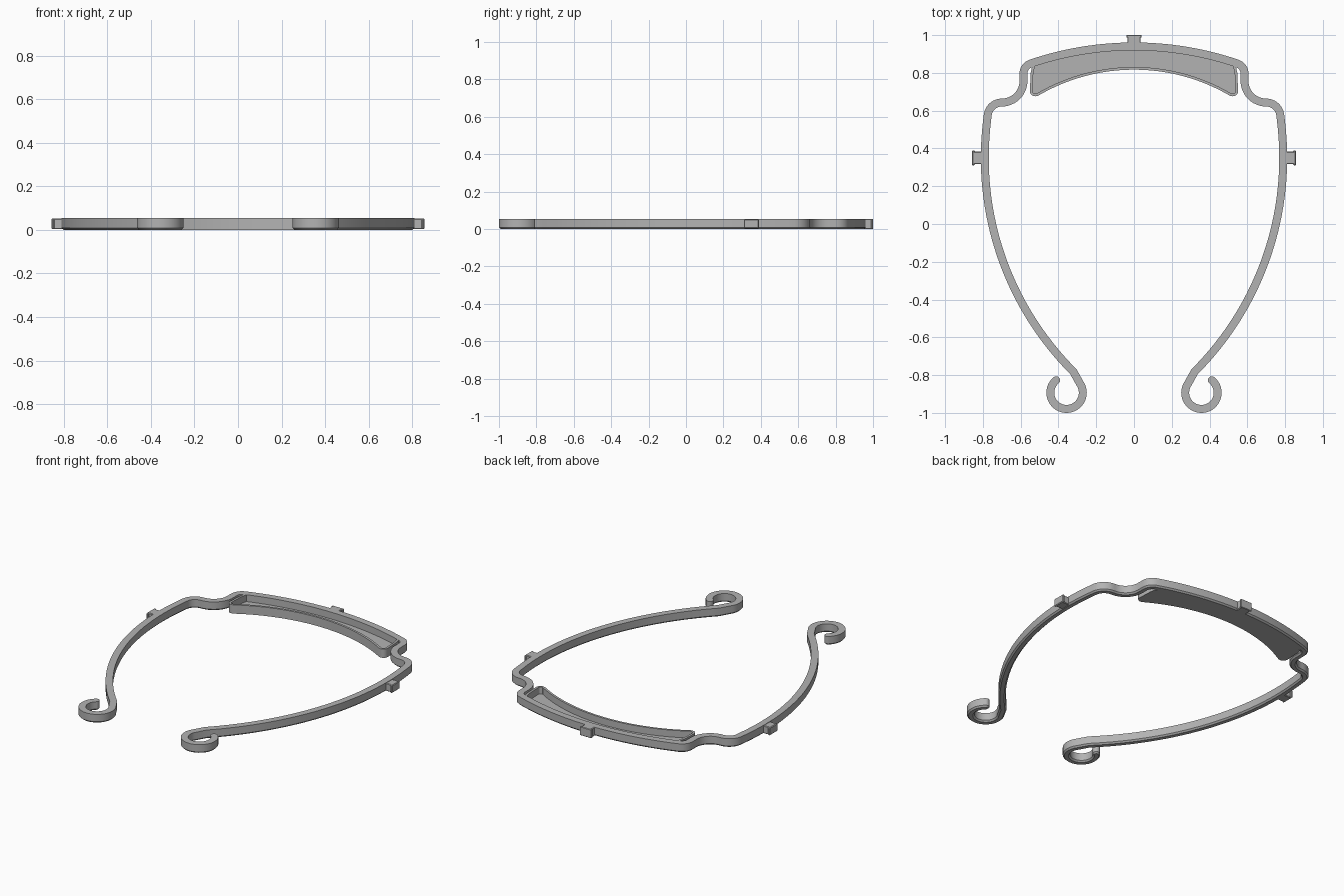
import bpy, bmesh
from math import radians, cos, sin
from mathutils import Vector

cube = bpy.data.objects.get("Cube")
if cube:
    bpy.data.objects.remove(cube, do_unlink=True)

HEIGHT, HALF, CHAMFER = 0.055, 0.021, 0.009

grey = bpy.data.materials.new("plain grey")
grey.use_nodes = True
grey.diffuse_color = (0.45, 0.45, 0.45, 1)
grey.node_tree.nodes["Principled BSDF"].inputs["Base Color"].default_value = grey.diffuse_color


def finish(bm, name):
    bmesh.ops.recalc_face_normals(bm, faces=bm.faces)
    mesh = bpy.data.meshes.new(name)
    bm.to_mesh(mesh)
    bm.free()
    mesh.materials.append(grey)
    obj = bpy.data.objects.new(name, mesh)
    bpy.context.collection.objects.link(obj)
    bpy.ops.object.select_all(action="DESELECT")
    obj.select_set(True)
    bpy.context.view_layer.objects.active = obj
    bpy.ops.object.shade_smooth_by_angle(angle=radians(30))
    return obj


def arc(cx, cy, r, start, end, n):
    angles = [radians(start + (end - start) * i / n) for i in range(n + 1)]
    return [Vector((cx + r * cos(a), cy + r * sin(a))) for a in angles]


def mirrored(points):
    """Extend a path that starts on the centre line to both sides."""
    flipped = [Vector((-p.x, p.y)) for p in reversed(points)]
    return flipped[:-1] + points


def sweep(name, path, section):
    """Sweep a (sideways, up) section along a flat path, with capped ends."""
    bm = bmesh.new()
    rings = []
    for i, p in enumerate(path):
        before = path[max(i - 1, 0)]
        after = path[min(i + 1, len(path) - 1)]
        t = (after - before).normalized()
        side = Vector((-t.y, t.x))
        rings.append([bm.verts.new((*(p + side * s), z)) for s, z in section])
    count = len(section)
    for a, b in zip(rings, rings[1:]):
        for k in range(count):
            m = (k + 1) % count
            bm.faces.new((a[k], a[m], b[m], b[k]))
    bm.faces.new(rings[0])
    bm.faces.new(rings[-1])
    return finish(bm, name)


def prism(name, outline, z0, z1):
    bm = bmesh.new()
    base = bm.faces.new([bm.verts.new((p.x, p.y, z0)) for p in outline])
    top = bmesh.ops.extrude_face_region(bm, geom=[base])["geom"]
    verts = [v for v in top if isinstance(v, bmesh.types.BMVert)]
    bmesh.ops.translate(bm, verts=verts, vec=(0, 0, z1 - z0))
    return finish(bm, name)


def box(name, centre, size, bevel):
    bm = bmesh.new()
    bmesh.ops.create_cube(bm, size=1)
    for v in bm.verts:
        v.co = Vector(a * b for a, b in zip(v.co, size)) + Vector(centre)
    bmesh.ops.bevel(bm, geom=bm.edges[:], offset=bevel, segments=1, affect="EDGES")
    return finish(bm, name)


# Springy band: back arc, shoulder, notch, corner, long side, hook
half = (arc(0, -0.76, 1.7, 90, 71.2, 16)
        + arc(0.53, 0.797, 0.055, 65, 0, 8)
        + arc(0.70, 0.758, 0.115, 180, 270, 12)
        + arc(0.70, 0.568, 0.075, 82, 8, 8)
        + arc(-0.81, 0.35, 1.6, 7, -45, 32)
        + arc(0.357, -0.893, 0.086, 145, 410, 32))
band_section = [(-HALF, HEIGHT), (HALF, HEIGHT), (HALF, CHAMFER),
                (HALF - CHAMFER, 0), (CHAMFER - HALF, 0), (-HALF, CHAMFER)]
sweep("band", mirrored(half), band_section)

# Rounded hook tips
tip = half[-1]
for label, sx in (("left", 1), ("right", -1)):
    bm = bmesh.new()
    rings = []
    for r, z in ((HALF - CHAMFER, 0), (HALF, CHAMFER), (HALF, HEIGHT)):
        rings.append([bm.verts.new((p.x, p.y, z))
                      for p in arc(tip.x * sx, tip.y, r, 0, 345, 23)])
    for a, b in zip(rings, rings[1:]):
        for k in range(24):
            bm.faces.new((a[k], a[k - 1], b[k - 1], b[k]))
    bm.faces.new(rings[0])
    bm.faces.new(rings[-1])
    finish(bm, label + "_hook_tip")

# Tray inside the back arc: thin floor with a raised rim
rim_path = mirrored(arc(0, -0.186, 1.01, 90, 59.5, 20)
                    + arc(0.523, 0.704, 0.021, -110, 0, 6)
                    + [Vector((0.54, 0.80)), Vector((0.532, 0.835))])
back_edge = arc(0, -0.76, 1.69, 72, 108, 24)
prism("tray_floor", rim_path + back_edge, 0.0, 0.012)
RIM = 0.007
sweep("tray_rim", rim_path,
      [(-RIM, 0), (RIM, 0), (RIM, HEIGHT), (-RIM, HEIGHT)])

# Small locating tabs, each with a slightly wider end plate
mid = HEIGHT / 2
box("back_tab", (0, 0.97, mid), (0.07, 0.056, HEIGHT), 0.004)
box("back_tab_end", (0, 0.994, mid), (0.082, 0.012, HEIGHT), 0.003)
for label, sx in (("left", 1), ("right", -1)):
    box(label + "_tab", (sx * 0.825, 0.35, mid), (0.06, 0.066, HEIGHT - 0.006), 0.004)
    box(label + "_tab_end", (sx * 0.85, 0.35, mid), (0.014, 0.08, HEIGHT - 0.006), 0.004)
